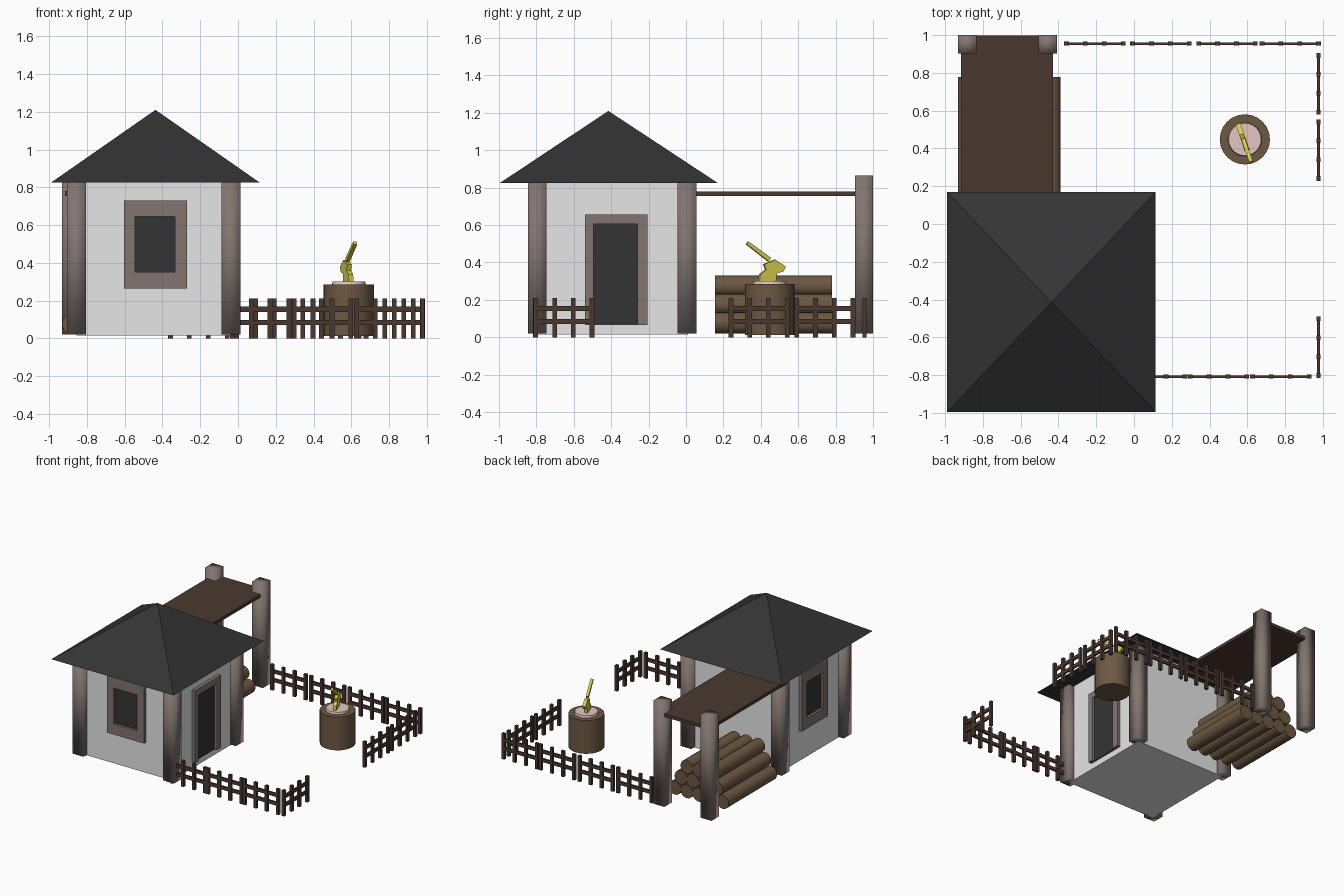
import bpy, bmesh, math
from mathutils import Matrix, Vector

if "Cube" in bpy.data.objects:
    bpy.data.objects.remove(bpy.data.objects["Cube"])


def material(name, rgb):
    m = bpy.data.materials.new(name)
    lin = [(c / 255 / 12.92) if c < 11 else ((c / 255 + 0.055) / 1.055) ** 2.4 for c in rgb]
    m.diffuse_color = (*lin, 1)
    m.use_nodes = True
    m.node_tree.nodes["Principled BSDF"].inputs["Base Color"].default_value = m.diffuse_color
    return m


PLASTER = material("pale plaster", (230, 230, 230))
SLATE = material("dark slate", (52, 52, 52))
POST = material("grey timber", (130, 117, 111))
LOG = material("log brown", (108, 88, 66))
DARK = material("dark wood", (74, 57, 48))
CUT = material("cut wood pink", (230, 199, 194))
AXE = material("axe yellow", (214, 204, 80))


def finish(name, bm, mat, angle=None):
    """Turn a bmesh into an object; angle None means flat faces."""
    bmesh.ops.recalc_face_normals(bm, faces=bm.faces)
    me = bpy.data.meshes.new(name)
    bm.to_mesh(me)
    bm.free()
    me.materials.append(mat)
    if angle is not None:
        me.shade_smooth()
        me.set_sharp_from_angle(angle=math.radians(angle))
    ob = bpy.data.objects.new(name, me)
    bpy.context.collection.objects.link(ob)
    return ob


def boxes(name, spans, mat, angle=None):
    """One object made of boxes, each given as (x0, x1, y0, y1, z0, z1)."""
    bm = bmesh.new()
    for x0, x1, y0, y1, z0, z1 in spans:
        mtx = Matrix.Translation(((x0 + x1) / 2, (y0 + y1) / 2, (z0 + z1) / 2))
        mtx = mtx @ Matrix.Diagonal((x1 - x0, y1 - y0, z1 - z0, 1))
        bmesh.ops.create_cube(bm, size=1, matrix=mtx)
    return finish(name, bm, mat, angle)


def cylinder(name, r1, r2, length, mtx, mat, sides):
    bm = bmesh.new()
    bmesh.ops.create_cone(bm, cap_ends=True, segments=sides, radius1=r1, radius2=r2,
                          depth=length, matrix=mtx)
    return finish(name, bm, mat, 40)


# House walls and corner posts
WX0, WX1, WY0, WY1 = -0.855, -0.037, -0.80, 0.01
boxes("house_walls", [(WX0, WX1, WY0, WY1, 0.015, 0.825)], PLASTER)
for i, (x, y) in enumerate([(WX0, -0.795), (WX1, -0.795), (WX0, 0.005), (WX1, 0.005)]):
    boxes(f"corner_post_{i + 1}", [(x - 0.05, x + 0.05, y - 0.05, y + 0.05, 0.02, 0.83)], POST, 180)

# Pyramid roof
bm = bmesh.new()
base = [bm.verts.new((x, y, 0.825)) for x, y in
        [(-0.99, -0.995), (0.115, -0.995), (0.115, 0.17), (-0.99, 0.17)]]
apex = bm.verts.new((-0.437, -0.415, 1.21))
bm.faces.new(base)
for i in range(4):
    bm.faces.new((base[i], base[(i + 1) % 4], apex))
finish("house_roof", bm, SLATE)


def opening(name, wall, outer, inner):
    """Framed opening; rectangles are (u0, u1, z0, z1) along the named wall."""
    def span(u0, u1, z0, z1, d):
        if wall == "front":
            return (u0, u1, WY0 - d, WY0 + 0.01, z0, z1)
        if wall == "left":
            return (WX0 - d, WX0 + 0.01, u0, u1, z0, z1)
        return (WX1 - 0.01, WX1 + d, u0, u1, z0, z1)
    a, b, c, d = outer
    e, f, g, h = inner
    bars = [span(a, e, c, d, 0.028), span(f, b, c, d, 0.028), span(e, f, h, d, 0.028)]
    if g > c:
        bars.append(span(e, f, c, g, 0.028))
    boxes(name + "_frame", bars, POST)
    boxes(name + "_panel", [span(e, f, g, h, 0.008)], SLATE)


# Windows and door
opening("front_window", "front", (-0.605, -0.27, 0.265, 0.73), (-0.545, -0.333, 0.35, 0.645))
opening("left_window", "left", (-0.57, -0.235, 0.265, 0.73), (-0.51, -0.298, 0.35, 0.645))
opening("door", "right", (-0.54, -0.205, 0.065, 0.655), (-0.495, -0.26, 0.065, 0.605))

# Lean-to roof and its posts
boxes("shelter_roof", [(-0.915, -0.43, 0.0, 0.998, 0.754, 0.78)], DARK)
for side, x in (("left", -0.882), ("right", -0.456)):
    boxes(f"shelter_post_{side}", [(x - 0.049, x + 0.049, 0.903, 1.0, 0.02, 0.865)], POST, 180)

# Stacked firewood: rows of five, four and three
D = 0.108
lie = Matrix.Rotation(math.pi / 2, 4, "X")
for row in range(3):
    for k in range(5 - row):
        x = -0.39 - D / 2 - D * (k + row / 2)
        z = 0.02 + 0.056 + row * 0.099
        cylinder(f"log_{row + 1}_{k + 1}", 0.056, 0.056, 0.625,
                 Matrix.Translation((x, 0.467, z)) @ lie, LOG, 16)

# Chopping block
SX, SY = 0.587, 0.448
cylinder("chopping_block", 0.133, 0.133, 0.272, Matrix.Translation((SX, SY, 0.149)), LOG, 24)
cylinder("chopping_block_top", 0.09, 0.086, 0.02, Matrix.Translation((SX, SY, 0.292)), CUT, 24)


# Axe: two flat profiles in a slanted upright plane
def plate(name, pts, thick):
    along = Vector((-0.34, 1, 0))
    side = Vector((1, 0.34, 0)).normalized() * thick / 2
    bm = bmesh.new()
    rings = []
    for sgn in (-1, 1):
        rings.append([bm.verts.new(Vector((0.582, 0.44, z)) + along * (y - 0.44) + side * sgn)
                      for y, z in pts])
        bm.faces.new(rings[-1])
    n = len(pts)
    for i in range(n):
        j = (i + 1) % n
        bm.faces.new((rings[0][i], rings[0][j], rings[1][j], rings[1][i]))
    return finish(name, bm, AXE)


plate("axe_head", [(0.437, 0.40), (0.475, 0.415), (0.53, 0.377), (0.517, 0.352), (0.482, 0.34),
                   (0.478, 0.302), (0.389, 0.302), (0.394, 0.338), (0.426, 0.36), (0.416, 0.39)], 0.026)
plate("axe_handle", [(0.332, 0.512), (0.322, 0.497), (0.44, 0.405), (0.452, 0.425)], 0.02)


# Picket fence panels, each 0.325 long
def fence(name, x, y, along_x):
    parts = [(0, 0.325, 0.007, 0.07, 0.098), (0, 0.325, 0.007, 0.14, 0.168)]
    parts += [(o, o + 0.025, 0.011, 0.0, 0.21) for o in (0, 0.1, 0.2, 0.3)]
    spans = []
    for a, b, t, z0, z1 in parts:
        if along_x:
            spans.append((x + a, x + b, y - t, y + t, z0, z1))
        else:
            spans.append((x - t, x + t, y + a, y + b, z0, z1))
    boxes(name, spans, DARK)


for i, x in enumerate((-0.37, -0.02, 0.33, 0.665)):
    fence(f"back_fence_{i + 1}", x, 0.955, True)
for i, x in enumerate((-0.043, 0.285, 0.615)):
    fence(f"front_fence_{i + 1}", x, -0.808, True)
for i, y in enumerate((-0.815, 0.228, 0.58)):
    fence(f"right_fence_{i + 1}", 0.977, y, False)
